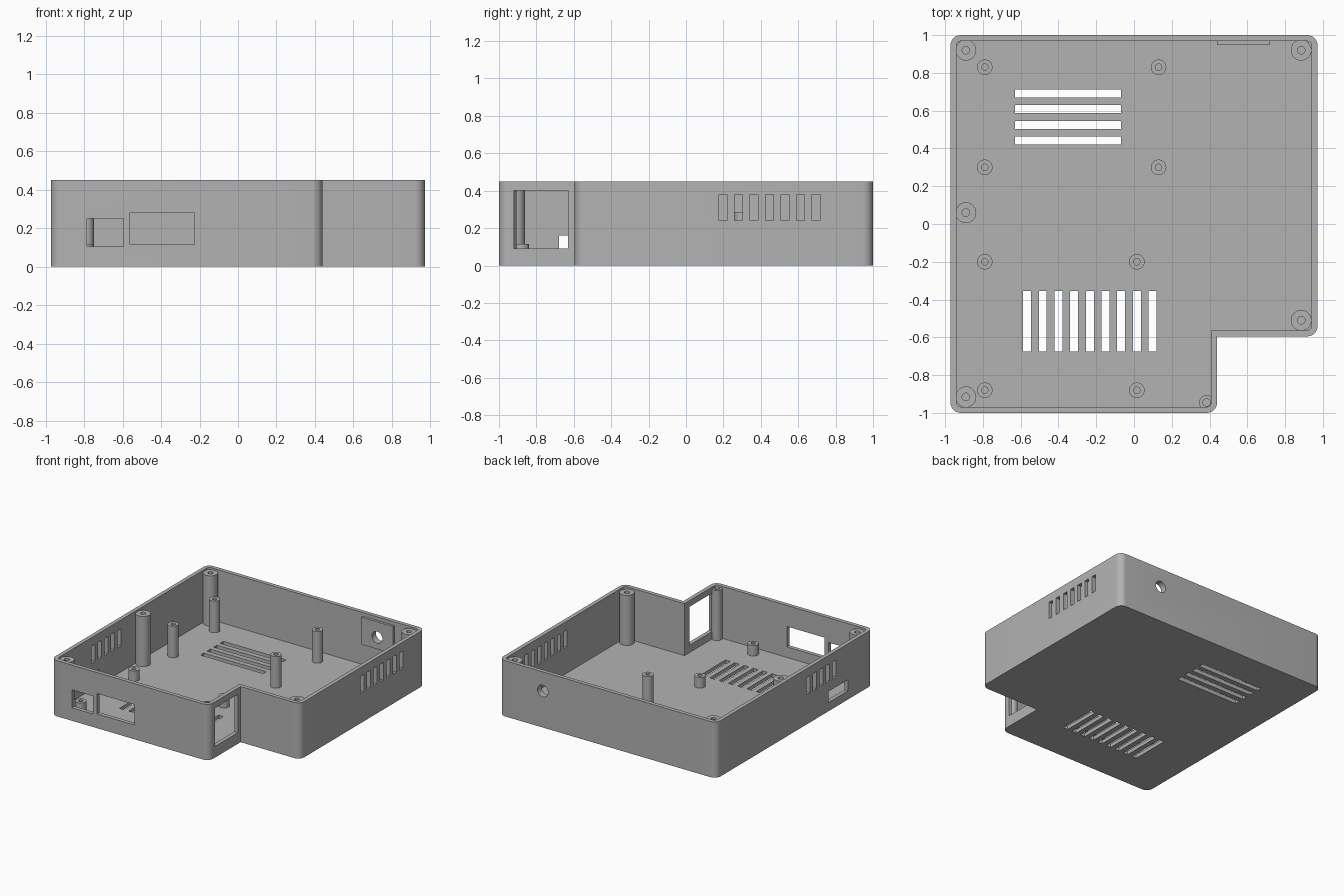
import bpy, bmesh, math
from mathutils import Vector, Matrix

cube = bpy.data.objects.get("Cube")
if cube:
    bpy.data.objects.remove(cube)

HEIGHT, FLOOR, WALL = 0.45, 0.03, 0.032
LEFT, RIGHT, FRONT, BACK = 0.972, -0.972, -1.0, 1.0
NOTCH_X, NOTCH_Y = 0.44, -0.595

grey = bpy.data.materials.new("plain grey")
grey.use_nodes = True
grey.diffuse_color = (0.45, 0.45, 0.45, 1)
grey.node_tree.nodes["Principled BSDF"].inputs["Base Color"].default_value = grey.diffuse_color


def finish(name, bm):
    bmesh.ops.recalc_face_normals(bm, faces=bm.faces)
    mesh = bpy.data.meshes.new(name)
    bm.to_mesh(mesh)
    bm.free()
    mesh.materials.append(grey)
    obj = bpy.data.objects.new(name, mesh)
    bpy.context.collection.objects.link(obj)
    return obj


def smooth(obj):
    bpy.ops.object.select_all(action='DESELECT')
    obj.select_set(True)
    bpy.context.view_layer.objects.active = obj
    bpy.ops.object.shade_smooth_by_angle(angle=math.radians(30))


def add_box(bm, x0, x1, y0, y1, z0, z1):
    centre = Vector((x0 + x1, y0 + y1, z0 + z1)) / 2
    size = Matrix.Diagonal((x1 - x0, y1 - y0, z1 - z0, 1))
    bmesh.ops.create_cube(bm, size=1, matrix=Matrix.Translation(centre) @ size)


def case_prism(name, inset, radius, z0, z1):
    """Notched plan, convex corners rounded, extruded upwards."""
    x0, x1 = RIGHT + inset, LEFT - inset
    y0, y1 = FRONT + inset, BACK - inset
    nx, ny = NOTCH_X - inset, NOTCH_Y + inset
    # corner, inward direction, first angle of its arc
    corners = [(x0, y0, 1, 1, 180), (nx, y0, -1, 1, 270), (nx, ny, 0, 0, None),
               (x1, ny, -1, 1, 270), (x1, y1, -1, -1, 0), (x0, y1, 1, -1, 90)]
    bm = bmesh.new()
    ring = []
    for x, y, sx, sy, start in corners:
        if start is None:
            ring.append(bm.verts.new((x, y, z0)))
            continue
        for k in range(9):
            a = math.radians(start + k * 90 / 8)
            ring.append(bm.verts.new((x + radius * (sx + math.cos(a)),
                                      y + radius * (sy + math.sin(a)), z0)))
    face = bm.faces.new(ring)
    top = bmesh.ops.extrude_face_region(bm, geom=[face])["geom"]
    bmesh.ops.translate(bm, vec=(0, 0, z1 - z0),
                        verts=[v for v in top if isinstance(v, bmesh.types.BMVert)])
    return finish(name, bm)


def cut(obj, cutter):
    cutter.hide_render = True
    mod = obj.modifiers.new("cut", 'BOOLEAN')
    mod.operation, mod.solver, mod.object = 'DIFFERENCE', 'EXACT', cutter
    bpy.context.view_layer.update()
    graph = bpy.context.evaluated_depsgraph_get()
    result = bpy.data.meshes.new_from_object(obj.evaluated_get(graph))
    obj.modifiers.clear()
    obj.data = result
    bpy.data.objects.remove(cutter)


def post(name, x, y, radius, hole, top):
    """Round pillar with a blind screw hole, turned from a profile."""
    bm = bmesh.new()
    profile = [(0, FLOOR - 0.01), (radius, FLOOR - 0.01), (radius, top),
               (hole, top), (hole, FLOOR + 0.01), (0, FLOOR + 0.01)]
    verts = [bm.verts.new((r, 0, z)) for r, z in profile]
    edges = [bm.edges.new(pair) for pair in zip(verts, verts[1:])]
    bmesh.ops.spin(bm, geom=verts + edges, cent=(0, 0, 0), axis=(0, 0, 1),
                   angle=math.tau, steps=32)
    bmesh.ops.remove_doubles(bm, verts=bm.verts, dist=0.0001)
    bmesh.ops.translate(bm, vec=(x, y, 0), verts=bm.verts)
    smooth(finish(name, bm))


# Hollow case
case = case_prism("case", 0, 0.055, 0, HEIGHT)
cut(case, case_prism("cavity", WALL, 0.025, FLOOR, HEIGHT + 0.1))

# Backing plate for the round socket
bm = bmesh.new()
add_box(bm, 0.44, 0.72, BACK - 0.052, BACK - WALL + 0.005, 0.2, 0.42)
plate = finish("socket_plate", bm)

# Vents and port openings
PITCH, HALF = 0.083, 0.021
bm = bmesh.new()
for k in range(4):
    y = 0.442 + k * PITCH
    add_box(bm, -0.63, -0.07, y - HALF, y + HALF, -0.1, 0.1)
for k in range(9):
    x = -0.566 + k * PITCH
    add_box(bm, x - HALF, x + HALF, -0.675, -0.355, -0.1, 0.1)
for k in range(7):
    y = 0.197 + k * PITCH
    add_box(bm, LEFT - 0.1, LEFT + 0.1, y - HALF, y + HALF, 0.24, 0.38)
for k in range(5):
    y = -0.505 + k * PITCH
    add_box(bm, RIGHT - 0.1, RIGHT + 0.1, y - HALF, y + HALF, 0.24, 0.38)
add_box(bm, RIGHT - 0.1, RIGHT + 0.1, -0.68, -0.43, 0.07, 0.16)
add_box(bm, -0.785, -0.595, FRONT - 0.1, FRONT + 0.1, 0.105, 0.25)
add_box(bm, -0.56, -0.225, FRONT - 0.1, FRONT + 0.1, 0.115, 0.28)
add_box(bm, NOTCH_X - 0.1, NOTCH_X + 0.1, -0.92, -0.63, 0.09, 0.4)
cut(case, finish("openings", bm))

# Round socket hole through wall and plate
for part in (case, plate):
    bm = bmesh.new()
    bmesh.ops.create_cone(bm, cap_ends=True, segments=32, radius1=0.047, radius2=0.047, depth=0.3,
                          matrix=Matrix.Translation((0.58, BACK, 0.295)) @ Matrix.Rotation(math.pi / 2, 4, 'X'))
    cut(part, finish("socket_hole", bm))
    smooth(part)

# Lid screw posts
for x, y in [(-0.89, 0.92), (0.885, 0.92), (-0.89, 0.06), (0.885, -0.51), (-0.89, -0.915)]:
    post("lid_post", x, y, 0.055, 0.02, 0.435)
post("notch_lid_post", 0.385, -0.945, 0.04, 0.02, 0.435)

# Board standoffs: tall at the back, short at the front
for xs, ys, top in [((-0.79, 0.13), (0.83, 0.3), 0.285), ((-0.79, 0.015), (-0.2, -0.88), 0.115)]:
    for x in xs:
        for y in ys:
            post("board_standoff", x, y, 0.041, 0.017, top)
